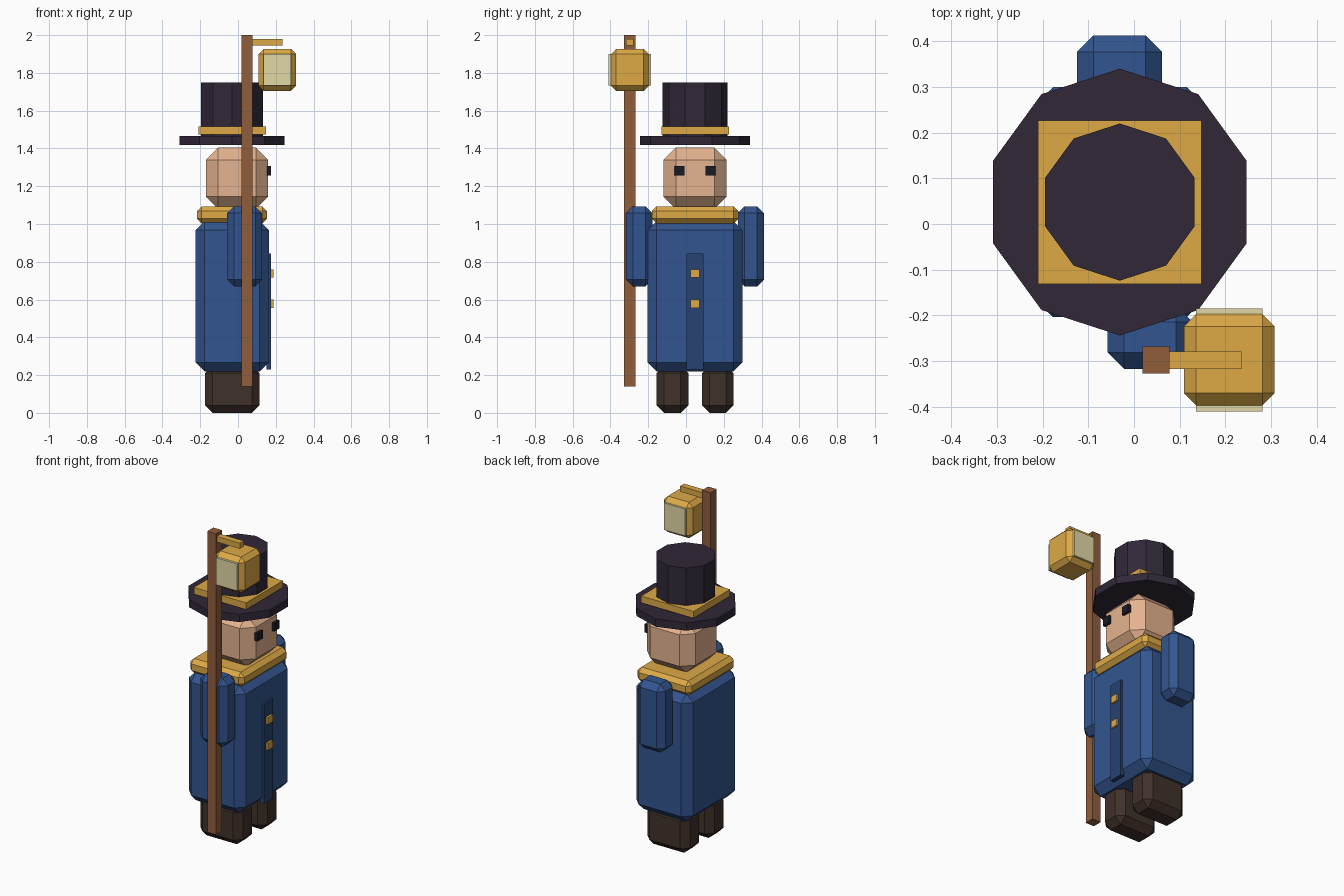
import bpy
import math

if "Cube" in bpy.data.objects:
    bpy.data.objects.remove(bpy.data.objects["Cube"])

CY = 0.048   # the figure's own mid-plane (it looks towards +x)
CX = -0.031  # axis of body and hat


def material(name, r, g, b):
    m = bpy.data.materials.new(name)
    m.diffuse_color = (*[(c / 255) ** 2.2 for c in (r, g, b)], 1)
    m.use_nodes = True
    m.node_tree.nodes["Principled BSDF"].inputs["Base Color"].default_value = m.diffuse_color
    return m


BLUE = material("coat_blue", 54, 86, 142)
DARK_BLUE = material("placket_blue", 44, 68, 114)
GOLD = material("gold", 220, 168, 72)
SKIN = material("skin", 228, 178, 142)
BLACK = material("hat_black", 52, 44, 58)
EYE = material("eye_dark", 32, 32, 40)
BROWN = material("boot_brown", 66, 52, 46)
WOOD = material("wood", 144, 94, 62)
GLASS = material("lantern_glass", 226, 216, 164)


def box(name, x, y, z, mat, bevel=0):
    """Box given by its (min, max) ranges, with optional flat chamfer."""
    bpy.ops.mesh.primitive_cube_add(size=1, location=[sum(r) / 2 for r in (x, y, z)])
    ob = bpy.context.object
    ob.name = name
    ob.scale = [r[1] - r[0] for r in (x, y, z)]
    bpy.ops.object.transform_apply(location=False, rotation=False, scale=True)
    ob.data.materials.append(mat)
    if bevel:
        mod = ob.modifiers.new("chamfer", 'BEVEL')
        mod.width = bevel
        mod.segments = 1
    return ob


def decagon(name, radius, z, mat):
    """Ten-sided prism around the hat axis, with a corner on the y axis."""
    bpy.ops.mesh.primitive_cylinder_add(vertices=10, radius=radius, depth=z[1] - z[0],
                                        location=(CX, CY, sum(z) / 2))
    bpy.context.object.name = name
    bpy.context.object.data.materials.append(mat)


def mid(half):
    return (CY - half, CY + half)


# Coat, placket and buttons
box("coat", (-0.225, 0.163), mid(0.252), (0.22, 1.015), BLUE, 0.048)
box("placket", (0.15, 0.175), mid(0.045), (0.23, 0.845), DARK_BLUE)
for i, z in enumerate((0.578, 0.738)):
    box(f"button_{i + 1}", (0.15, 0.188), mid(0.023), (z - 0.022, z + 0.022), GOLD)

# Collar and head
box("collar", (-0.217, 0.154), mid(0.229), (1.003, 1.093), GOLD, 0.025)
box("head", (-0.17, 0.16), mid(0.167), (1.08, 1.405), SKIN, 0.065)

# Paired parts: eyes, boots, arms (one arm reaches forward to the staff)
for side, s, arm_x in (("left", 1, -0.032), ("right", -1, 0.035)):
    def pair(a, b):
        return tuple(sorted((CY + s * a, CY + s * b)))
    box(f"{side}_eye", (0.14, 0.176), pair(0.056, 0.108), (1.258, 1.308), EYE)
    box(f"{side}_boot", (-0.175, 0.114), pair(0.036, 0.204), (0, 0.25), BROWN, 0.04)
    box(f"{side}_arm", (arm_x - 0.093, arm_x + 0.093), pair(0.226, 0.365),
        (0.67, 1.093), BLUE, 0.036)

# Top hat
decagon("hat_brim", 0.292, (1.418, 1.466), BLACK)
decagon("hat_crown", 0.172, (1.45, 1.749), BLACK)
box("hat_band", (-0.21, 0.148), mid(0.179), (1.475, 1.517), GOLD)

# Staff with hanging lantern
box("staff", (0.019, 0.078), (-0.327, -0.268), (0.14, 2.0), WOOD)
box("lantern_bracket", (0.05, 0.235), (-0.317, -0.279), (1.945, 1.98), GOLD)
box("lantern", (0.109, 0.308), (-0.397, -0.197), (1.705, 1.927), GOLD, 0.027)
box("lantern_glass", (0.136, 0.281), (-0.411, -0.185), (1.733, 1.9), GLASS)
